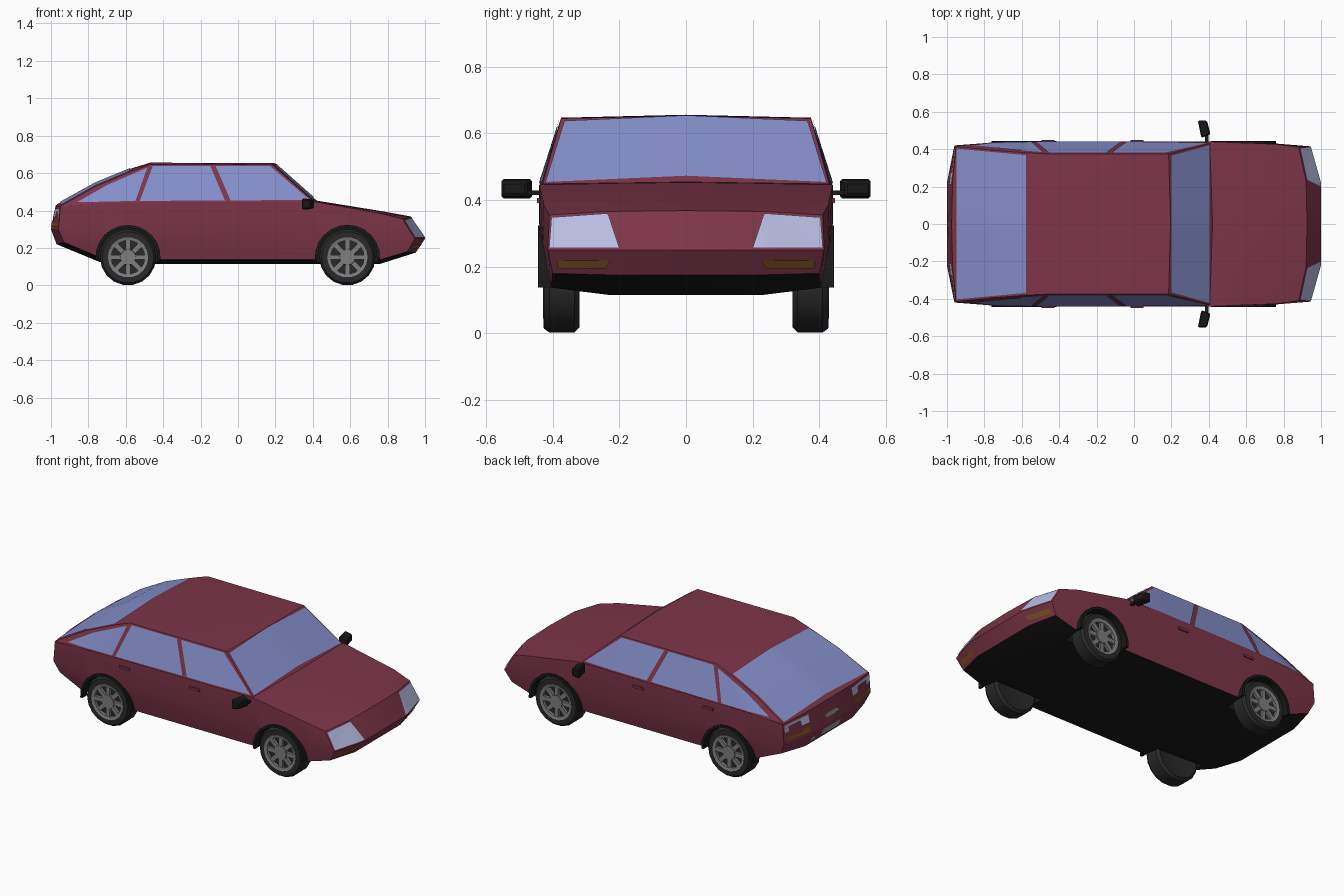
import bpy, bmesh, math
from mathutils import Vector, Matrix
from mathutils.bvhtree import BVHTree

if "Cube" in bpy.data.objects:
    bpy.data.objects.remove(bpy.data.objects["Cube"])


def mat(name, r, g, b):
    m = bpy.data.materials.new(name)
    m.diffuse_color = (r, g, b, 1)
    m.use_nodes = True
    m.node_tree.nodes["Principled BSDF"].inputs["Base Color"].default_value = m.diffuse_color
    return m


RED = mat("maroon paint", 0.205, 0.036, 0.066)
BLACK = mat("black trim", 0.010, 0.010, 0.010)
TYRE = mat("tyre rubber", 0.022, 0.022, 0.022)
GLASS = mat("blue glass", 0.235, 0.275, 0.60)
LAMP = mat("lamp glass", 0.48, 0.51, 0.76)
AMBER = mat("amber lamp", 0.20, 0.085, 0.014)
GREY = mat("wheel grey", 0.21, 0.21, 0.21)
PLATE = mat("plate grey", 0.32, 0.32, 0.33)


def finish(name, bm, *mats, recalc=True):
    if recalc:
        bmesh.ops.recalc_face_normals(bm, faces=bm.faces)
    me = bpy.data.meshes.new(name)
    bm.to_mesh(me)
    bm.free()
    ob = bpy.data.objects.new(name, me)
    bpy.context.collection.objects.link(ob)
    for m in mats:
        me.materials.append(m)
    return ob


def mirror_y(bm):
    bmesh.ops.mirror(bm, geom=bm.verts[:] + bm.edges[:] + bm.faces[:],
                     axis='Y', merge_dist=0.001)
    bmesh.ops.remove_doubles(bm, verts=bm.verts, dist=0.0005)


def box(bm, centre, size, rot=Matrix()):
    m = Matrix.Translation(centre) @ rot @ Matrix.Diagonal((*size, 1))
    return bmesh.ops.create_cube(bm, size=1, matrix=m)["verts"]


def lathe(bm, profile, x, z, side, n, a0=0.0, a1=2 * math.pi, loop=False):
    """Turn (radius, y) points about an axle parallel to y."""
    full = a1 - a0 > 6.28
    rows = []
    for i in range(n if full else n + 1):
        a = a0 + (a1 - a0) * i / n
        rows.append([bm.verts.new((x + r * math.cos(a), side * y, z + r * math.sin(a)))
                     for r, y in profile])
    k = len(profile)
    for i in range(n):
        p, q = rows[i], rows[(i + 1) % len(rows)]
        for j in range(k if loop else k - 1):
            bm.faces.new((p[j], p[(j + 1) % k], q[(j + 1) % k], q[j]))
    if not full:
        bm.faces.new(rows[0])
        bm.faces.new(rows[-1])
    bmesh.ops.remove_doubles(bm, verts=bm.verts, dist=0.0001)


# Lower body: half cross-sections lofted along x, with wedge-shaped ends
def section(x, zb, yb, ze, ym, zm, yt, zt, zc):
    return [(x, 0, zb), (x, 0.23, zb), (x, yb, ze), (x, ym, zm),
            (x, yt, zt), (x, 0.23, zc), (x, 0, zc + 0.003)]


rear = [(-0.97, 0, 0.22), (-0.97, 0.23, 0.22), (-0.93, 0.40, 0.23), (-0.96, 0.42, 0.30),
        (-0.95, 0.42, 0.42), (-0.97, 0.23, 0.425), (-0.975, 0, 0.428)]
nose = [(0.95, 0, 0.175), (0.95, 0.22, 0.175), (0.905, 0.40, 0.18), (0.945, 0.415, 0.25),
        (0.88, 0.41, 0.355), (0.92, 0.23, 0.366), (0.925, 0, 0.368)]
rings = [rear,
         section(-0.74, 0.125, 0.41, 0.15, 0.435, 0.28, 0.437, 0.44, 0.445),
         section(-0.45, 0.115, 0.41, 0.137, 0.44, 0.28, 0.442, 0.445, 0.447),
         section(0.42, 0.115, 0.41, 0.137, 0.44, 0.28, 0.440, 0.446, 0.450),
         section(0.76, 0.115, 0.405, 0.137, 0.43, 0.27, 0.427, 0.385, 0.395),
         nose]
bm = bmesh.new()
vr = [[bm.verts.new(p) for p in r] for r in rings]
for a, b in zip(vr, vr[1:]):
    for j in range(6):
        bm.faces.new((a[j], a[j + 1], b[j + 1], b[j]))
for r, tip, z in ((vr[0], -1.0, 0.30), (vr[-1], 1.0, 0.25)):
    q5, q6 = bm.verts.new((tip, 0.22, z)), bm.verts.new((tip, 0, z))
    for f in ((r[4], r[5], q5, r[3]), (r[5], r[6], q6, q5),
              (r[3], q5, r[1], r[2]), (q5, q6, r[0], r[1])):
        bm.faces.new(f)
mirror_y(bm)
bmesh.ops.recalc_face_normals(bm, faces=bm.faces)
for f in bm.faces:
    f.material_index = 1 if f.normal.z < -0.72 else 0
body = finish("body", bm, RED, BLACK)

# Cabin: belt point, roof edge and roof centre at each station
cabin_rows = [((0.41, .436, .440), (0.405, .430, .448), (0.42, 0, .454)),
              ((0.17, .440, .440), (0.185, .375, .645), (0.195, 0, .653)),
              ((-0.47, .441, .440), (-0.47, .375, .647), (-0.47, 0, .656)),
              ((-0.57, .440, .438), (-0.57, .380, .610), (-0.58, 0, .622)),
              ((-0.76, .436, .434), (-0.76, .395, .530), (-0.76, 0, .548)),
              ((-0.952, .419, .412), (-0.952, .415, .422), (-0.97, 0, .432))]
bm = bmesh.new()
vr = [[bm.verts.new(p) for p in r] for r in cabin_rows]
for a, b in zip(vr, vr[1:]):
    for j in range(2):
        bm.faces.new((a[j], b[j], b[j + 1], a[j + 1]))
mirror_y(bm)
cabin = finish("cabin", bm, RED)

# Combined surface that the windows and lamps are laid on
pts, polys = [], []
for ob in (body, cabin):
    base = len(pts)
    pts += [v.co.copy() for v in ob.data.vertices]
    polys += [[base + i for i in p.vertices] for p in ob.data.polygons]
surface = BVHTree.FromPolygons(pts, polys)


def plate(name, corners, axis, sign, material, n=8, lift=0.004):
    """Thin sheet: four 2D corners projected on the car along one axis."""
    out = Vector((0, 0, 0))
    out[axis] = sign
    others = [i for i in range(3) if i != axis]
    c = [Vector(p) for p in corners]
    bm = bmesh.new()
    grid = {}
    for i in range(n + 1):
        for j in range(n + 1):
            u, v = i / n, j / n
            p = (c[0].lerp(c[1], u)).lerp(c[3].lerp(c[2], u), v)
            o = out * 3
            o[others[0]], o[others[1]] = p
            hit, nor, _, _ = surface.ray_cast(o, -out)
            if hit:
                if nor.dot(out) < 0:
                    nor = -nor
                grid[i, j] = bm.verts.new(hit + nor * lift)
    for i in range(n):
        for j in range(n):
            k = [(i, j), (i + 1, j), (i + 1, j + 1), (i, j + 1)]
            if all(q in grid for q in k):
                f = bm.faces.new([grid[q] for q in k])
                f.normal_update()
                if f.normal.dot(out) < 0:
                    f.normal_flip()
    return finish(name, bm, material, recalc=False)


# Windscreen and rear window
plate("windscreen", [(0.197, -.365), (0.197, .365), (0.402, .422), (0.402, -.422)], 2, 1, GLASS)
plate("rear_window", [(-.575, -.368), (-.575, .368), (-.947, .403), (-.947, -.403)], 2, 1, GLASS, 12)

for s, tag in ((-1, "right"), (1, "left")):
    # Side windows
    plate(tag + "_front_window", [(-.04, .453), (-.12, .638), (.17, .638), (.385, .455)], 1, s, GLASS)
    plate(tag + "_rear_window", [(-.525, .450), (-.455, .638), (-.148, .638), (-.07, .453)], 1, s, GLASS)
    plate(tag + "_quarter_window", [(-.86, .443), (-.70, .535), (-.485, .628), (-.548, .450)], 1, s, GLASS)
    # Lamps
    plate(tag + "_headlight", [(s * .41, .255), (s * .403, .346), (s * .235, .358), (s * .20, .255)], 0, 1, LAMP)
    plate(tag + "_indicator", [(s * .385, .197), (s * .385, .221), (s * .225, .221), (s * .24, .197)], 0, 1, AMBER, 4)
    plate(tag + "_tail_lamp", [(s * .41, .365), (s * .41, .41), (s * .21, .41), (s * .21, .365)], 0, -1, LAMP)
    plate(tag + "_rear_indicator", [(s * .40, .315), (s * .40, .343), (s * .22, .343), (s * .22, .315)], 0, -1, AMBER)
    # Door handles
    bm = bmesh.new()
    for x in (-0.46, 0.015):
        box(bm, (x, s * 0.441, 0.398), (0.07, 0.014, 0.015))
    finish(tag + "_door_handles", bm, RED)
    # Door mirror: tapered shell on a short arm
    bm = bmesh.new()
    shell = box(bm, (0.375, s * 0.512, 0.434), (0.05, 0.095, 0.062), Matrix.Rotation(s * 0.2, 4, 'Z'))
    for v in shell:
        if v.co.x > 0.38:
            v.co.z = 0.434 + (v.co.z - 0.434) * 0.7
            v.co.y = s * 0.512 + (v.co.y - s * 0.512) * 0.8
    bmesh.ops.bevel(bm, geom=bm.edges[:], offset=0.007, segments=1, affect='EDGES')
    box(bm, (0.388, s * 0.45, 0.422), (0.018, 0.05, 0.014))
    finish(tag + "_mirror", bm, BLACK)

# Number plate, boot handle and small rear badge-free reflector
plate("number_plate", [(-.09, .235), (-.09, .278), (.09, .278), (.09, .235)], 0, -1, PLATE, 2)
plate("boot_handle", [(-.065, .335), (-.065, .358), (.065, .358), (.065, .335)], 0, -1, PLATE, 2)
plate("rear_reflector", [(.15, .238), (.15, .265), (.195, .265), (.195, .238)], 0, -1, PLATE, 2)

# Wheel arches cut out of the body
bm = bmesh.new()
AXLES = ((-0.588, "rear"), (0.585, "front"))
for x, _ in AXLES:
    for s in (-1, 1):
        lathe(bm, [(0, 0.30), (0.168, 0.30), (0.168, 0.6), (0, 0.6)], x, 0.15, s, 16)
cutter = finish("arch_cutter", bm, RED, BLACK)
cutter.hide_render = True
for p in cutter.data.polygons:
    p.material_index = 1
mod = body.modifiers.new("arches", 'BOOLEAN')
mod.operation, mod.object, mod.solver = 'DIFFERENCE', cutter, 'EXACT'
bpy.context.view_layer.objects.active = body
bpy.ops.object.modifier_apply(modifier=mod.name)
bpy.data.objects.remove(cutter)

# Wheels with spoked rims, and dark arch lips
for x, end in AXLES:
    for s, tag in ((-1, "right"), (1, "left")):
        name = end + "_" + tag
        bm = bmesh.new()
        lathe(bm, [(0, .335), (.10, .325), (.135, .32), (.15, .335), (.15, .41), (.138, .427),
                   (.108, .428), (.10, .408), (0, .408)], x, 0.15, s, 18)
        finish(name + "_tyre", bm, TYRE)
        bm = bmesh.new()
        lathe(bm, [(.090, .405), (.108, .405), (.108, .430), (.090, .426)], x, 0.15, s, 18, loop=True)
        lathe(bm, [(0, .405), (.045, .405), (.042, .428), (0, .428)], x, 0.15, s, 12)
        for k in range(8):
            rot = Matrix.Rotation(k * math.pi / 4, 4, 'Y')
            off = rot @ Vector((0.068, 0, 0))
            box(bm, Vector((x, s * 0.414, 0.15)) + off, (0.056, 0.020, 0.026), rot)
        finish(name + "_rim", bm, GREY)
        bm = bmesh.new()
        lathe(bm, [(.158, .40), (.174, .40), (.174, .444), (.158, .444)], x, 0.15, s, 12,
              math.radians(-4), math.radians(184), loop=True)
        finish(name + "_arch_lip", bm, BLACK)

# Smooth shading with sharp edges kept
for ob in bpy.context.collection.objects:
    ob.select_set(ob.type == 'MESH')
bpy.ops.object.shade_smooth_by_angle(angle=math.radians(25))
